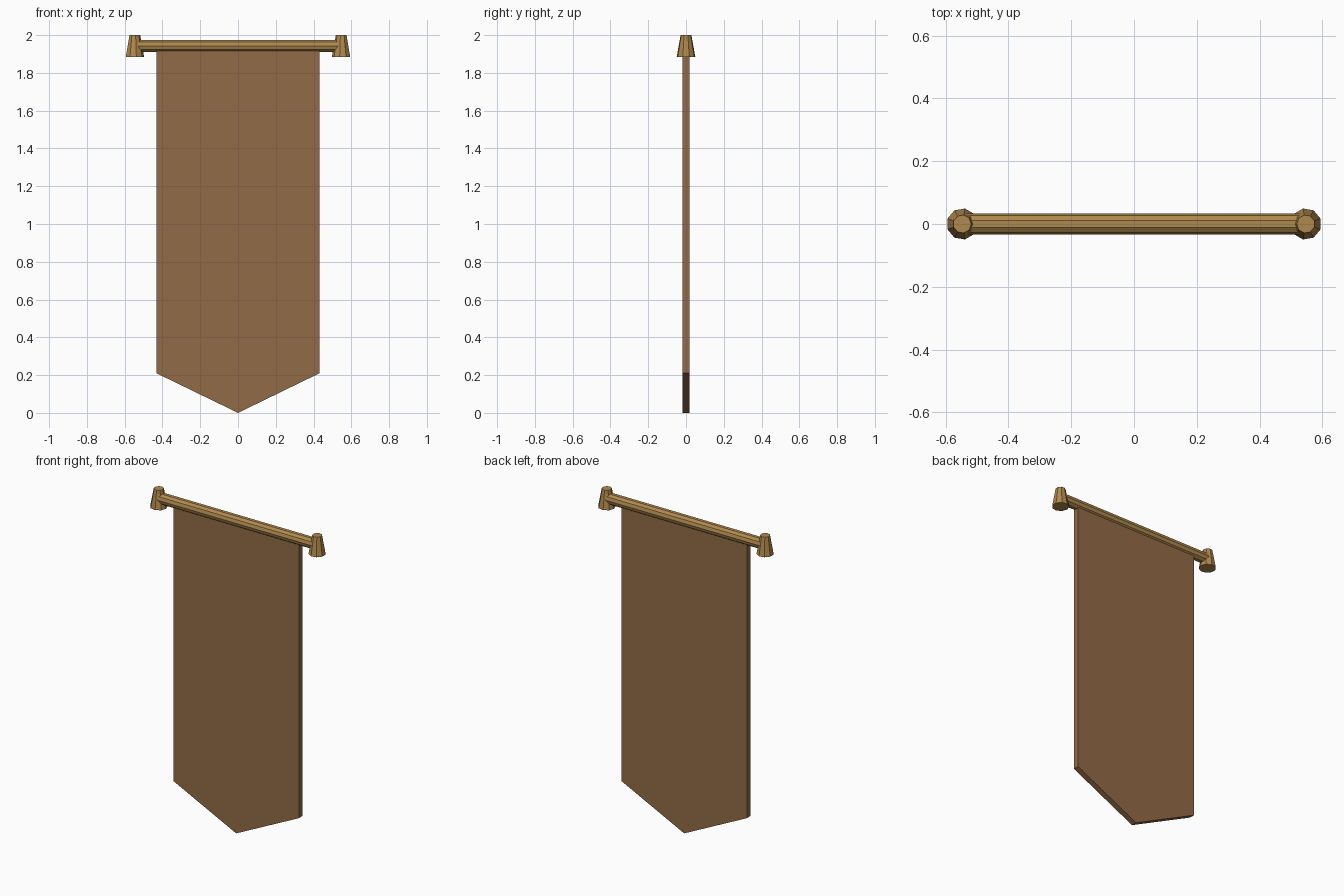
import bpy, bmesh, math
from mathutils import Matrix

cube = bpy.data.objects.get("Cube")
if cube:
    bpy.data.objects.remove(cube, do_unlink=True)


def make_material(name, color):
    mat = bpy.data.materials.new(name)
    mat.use_nodes = True
    mat.diffuse_color = color
    mat.node_tree.nodes["Principled BSDF"].inputs["Base Color"].default_value = color
    return mat


def make_object(name, bm, mat):
    bmesh.ops.recalc_face_normals(bm, faces=bm.faces)
    mesh = bpy.data.meshes.new(name)
    bm.to_mesh(mesh)
    bm.free()
    mesh.materials.append(mat)
    obj = bpy.data.objects.new(name, mesh)
    bpy.context.collection.objects.link(obj)
    return obj


def make_cone(name, sides, r1, r2, depth, matrix, mat):
    bm = bmesh.new()
    bmesh.ops.create_cone(bm, cap_ends=True, segments=sides, radius1=r1,
                          radius2=r2, depth=depth, matrix=matrix)
    return make_object(name, bm, mat)


cloth_brown = make_material("cloth brown", (0.29, 0.145, 0.062, 1))
wood_gold = make_material("golden wood", (0.43, 0.25, 0.075, 1))

# Pointed cloth, extruded to its thickness
half_width, thickness = 0.432, 0.036
outline = [(-half_width, 1.94), (-half_width, 0.21), (0, 0),
           (half_width, 0.21), (half_width, 1.94)]
bm = bmesh.new()
face = bm.faces.new([bm.verts.new((x, -thickness / 2, z)) for x, z in outline])
extruded = bmesh.ops.extrude_face_region(bm, geom=[face])["geom"]
bmesh.ops.translate(bm, vec=(0, thickness, 0),
                    verts=[v for v in extruded if isinstance(v, bmesh.types.BMVert)])
make_object("banner_cloth", bm, cloth_brown)

# Horizontal rod
make_cone("rod", 10, 0.034, 0.034, 1.08,
          Matrix.Translation((0, 0, 1.943)) @ Matrix.Rotation(math.pi / 2, 4, "Y"), wood_gold)

# Tapered end caps
for name, side in (("left_end_cap", 1), ("right_end_cap", -1)):
    turn = Matrix.Rotation(side * math.pi / 2, 4, "Z")
    make_cone(name, 9, 0.05, 0.029, 0.115,
              Matrix.Translation((side * 0.547, 0, 1.9425)) @ turn, wood_gold)
